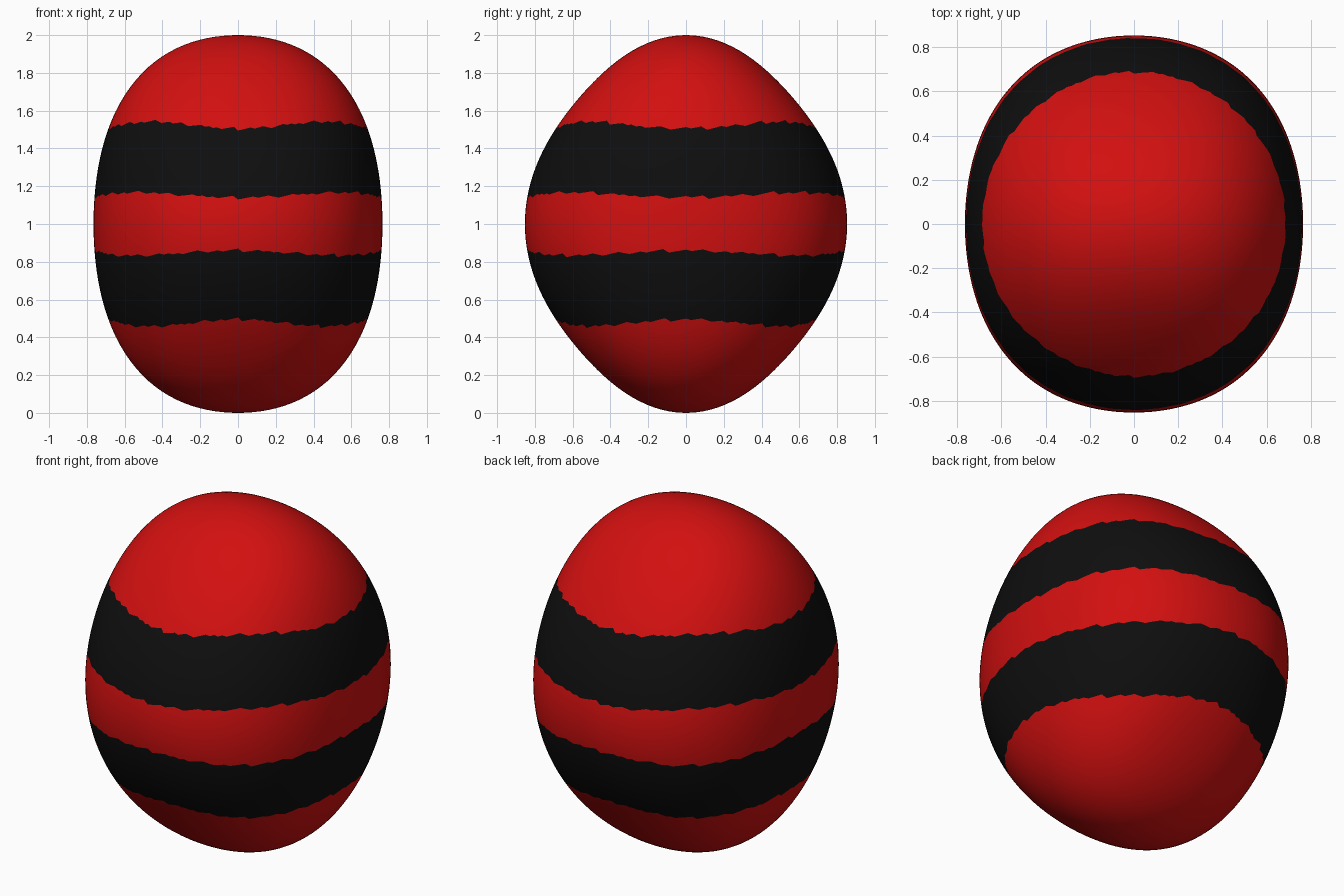
import bpy, bmesh, math
from mathutils import Vector

old = bpy.data.objects.get("Cube")
if old:
    bpy.data.objects.remove(old, do_unlink=True)


def material(name, rgb):
    m = bpy.data.materials.new(name)
    m.use_nodes = True
    col = (*rgb, 1.0)
    m.diffuse_color = col
    bsdf = m.node_tree.nodes["Principled BSDF"]
    bsdf.inputs["Base Color"].default_value = col
    bsdf.inputs["Roughness"].default_value = 0.6
    return m


HALF = Vector((0.765, 0.853, 1.0))   # half sizes of the egg
SEGMENTS = 176


def swell(n):
    """Radius factor: fuller towards the sides, tapered front and back."""
    x, y, z = n.x ** 2, n.y ** 2, n.z ** 2
    return 1 + 4 * (0.04 * x * z - 0.058 * y * z + 0.03 * x * y)


def direction(phi, a):
    return Vector((math.sin(phi) * math.sin(a), -math.sin(phi) * math.cos(a), math.cos(phi)))


def surface(phi, a):
    n = direction(phi, a)
    p = n * swell(n)
    return Vector((p.x * HALF.x, p.y * HALF.y, p.z * HALF.z + 1))


def phi_at_height(z, a):
    """Polar angle where the surface reaches height z."""
    phi = math.acos(z - 1)
    for _ in range(12):
        phi = math.acos((z - 1) / swell(direction(phi, a)))
    return phi


def saw(a, count):
    return (a * count / math.tau) % 1.0 - 0.5


def edge_height(base, wave, a):
    """Ragged stripe edge: a slow wave with small saw teeth."""
    return base - wave * math.cos(4 * a) + 0.012 * saw(a, 44) + 0.012 * saw(a, 26)


def stripe_edges(a):
    """Polar angles of pole, four stripe edges and pole, top to bottom."""
    zs = [edge_height(1.525, 0.018, a), edge_height(1.155, 0.013, a),
          2 - edge_height(1.155, 0.013, -a), 2 - edge_height(1.525, 0.018, -a)]
    return [0.0] + [phi_at_height(z, a) for z in zs] + [math.pi]


# Egg body: rings follow the ragged stripe edges
ROWS = [20, 9, 8, 9, 20]             # rings in each colour zone
bm = bmesh.new()
columns = []
for s in range(SEGMENTS):
    a = math.tau * s / SEGMENTS
    edges = stripe_edges(a)
    col = []
    for zone, rows in enumerate(ROWS):
        for r in range(rows):
            phi = edges[zone] + (edges[zone + 1] - edges[zone]) * r / rows
            if phi > 0:
                col.append(bm.verts.new(surface(phi, a)))
    columns.append(col)
top = bm.verts.new((0, 0, 2))
bottom = bm.verts.new((0, 0, 0))
zone_of_row = [z for z, rows in enumerate(ROWS) for _ in range(rows)]
for s in range(SEGMENTS):
    c, d = columns[s], columns[(s + 1) % SEGMENTS]
    bm.faces.new((top, c[0], d[0]))
    bm.faces.new((bottom, d[-1], c[-1]))
    for r in range(len(c) - 1):
        f = bm.faces.new((c[r], c[r + 1], d[r + 1], d[r]))
        f.material_index = zone_of_row[r + 1] % 2   # odd zones are dark
bmesh.ops.recalc_face_normals(bm, faces=bm.faces)
for f in bm.faces:
    f.smooth = True

mesh = bpy.data.meshes.new("striped_egg")
bm.to_mesh(mesh)
bm.free()
mesh.materials.append(material("red", (0.65, 0.005, 0.005)))
mesh.materials.append(material("black", (0.0045, 0.0045, 0.0045)))
egg = bpy.data.objects.new("striped_egg", mesh)
bpy.context.collection.objects.link(egg)
